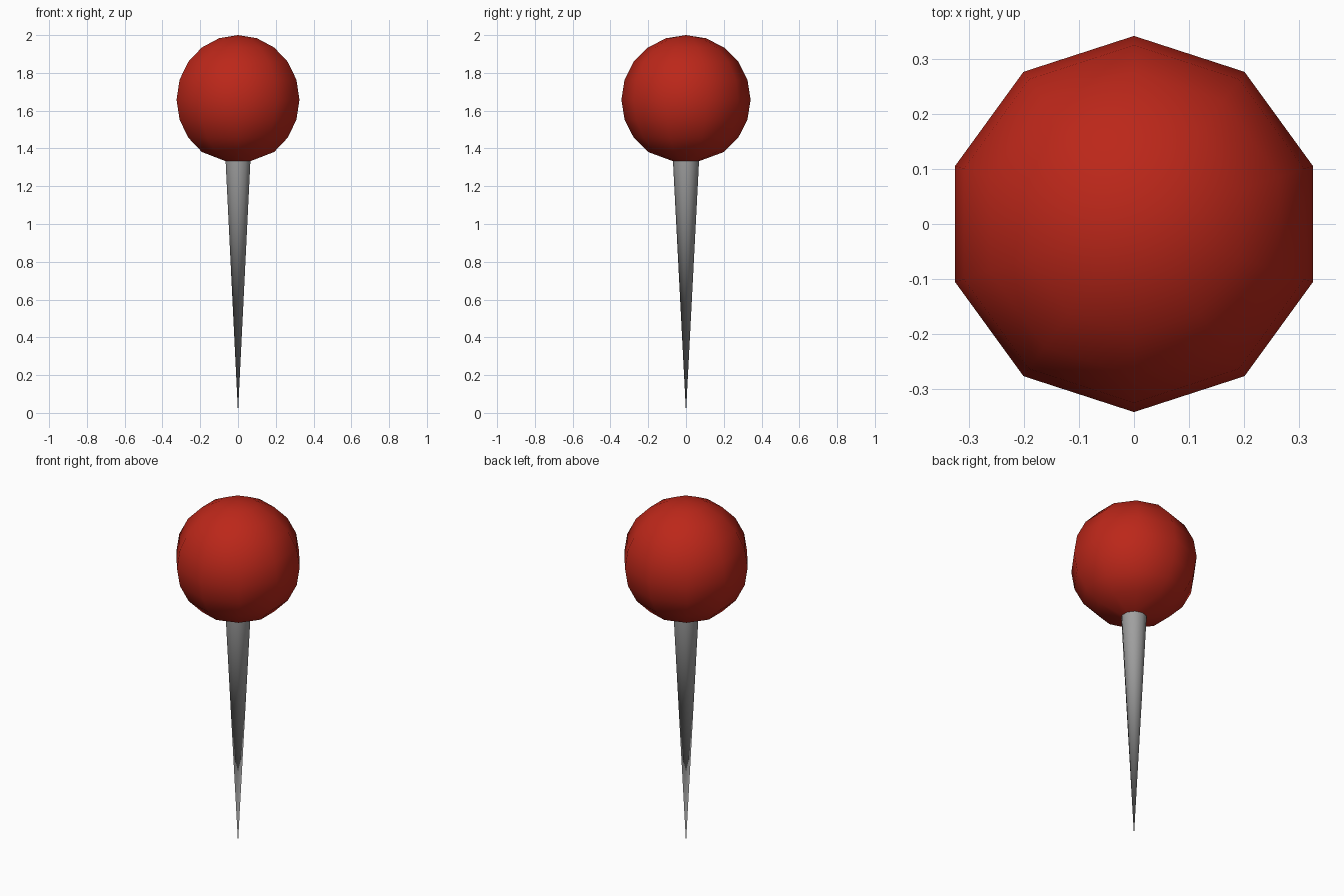
import bpy
from math import sin, cos, pi

if "Cube" in bpy.data.objects:
    bpy.data.objects.remove(bpy.data.objects["Cube"])

SIDES = 10
R = 0.342          # ball radius
CZ = 2.0 - R       # ball centre height
NECK_R = 0.069     # spike radius where it meets the ball


def lathe(name, profile, color):
    """Revolve (radius, z) points about z; radius 0 makes a pole."""
    verts, rings, faces = [], [], []
    for r, z in profile:
        count = SIDES if r > 0 else 1
        start = len(verts)
        for i in range(count):
            a = pi / 2 + 2 * pi * i / SIDES
            verts.append((r * cos(a), r * sin(a), z))
        rings.append([start + i % count for i in range(SIDES)])
    # profile runs upward, so this winding faces outward
    for lo, hi in zip(rings, rings[1:]):
        for i in range(SIDES):
            j = (i + 1) % SIDES
            faces.append(list(dict.fromkeys((lo[i], lo[j], hi[j], hi[i]))))
    mesh = bpy.data.meshes.new(name)
    mesh.from_pydata(verts, [], faces)
    mesh.shade_smooth()
    mat = bpy.data.materials.new(name + "_material")
    mat.diffuse_color = color
    mat.use_nodes = True
    mat.node_tree.nodes["Principled BSDF"].inputs["Base Color"].default_value = mat.diffuse_color
    mesh.materials.append(mat)
    obj = bpy.data.objects.new(name, mesh)
    bpy.context.collection.objects.link(obj)
    return obj


# Round head: ten-ring ball whose lowest ring is pinched to the spike
neck_z = CZ - R * cos(pi / 10)
ball = [(NECK_R, neck_z)]
ball += [(R * sin(k * pi / 10), CZ - R * cos(k * pi / 10)) for k in range(2, 10)]
ball.append((0, 2.0))
lathe("pin_head", ball, (0.5, 0.02, 0.01, 1))

# Tapered needle down to a point
lathe("pin_needle", [(0, 0), (NECK_R, neck_z)], (0.35, 0.35, 0.35, 1))
